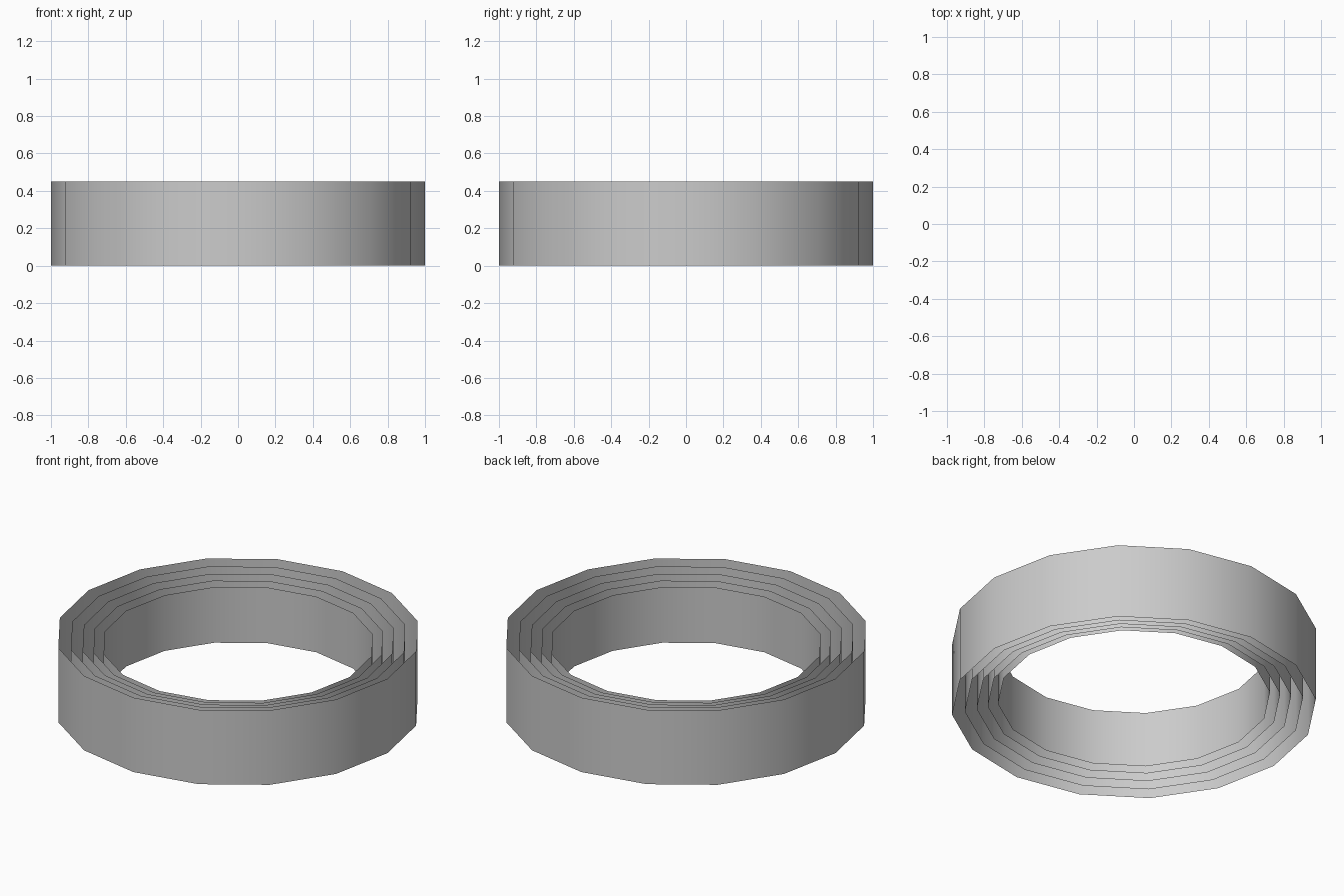
import bpy

if "Cube" in bpy.data.objects:
    bpy.data.objects.remove(bpy.data.objects["Cube"])

HEIGHT = 0.45
STEP = 0.93  # each inner shell is a scaled copy of the one outside it


def open_band(name, scale):
    # uncapped 16-sided wall, shrunk about the shared centre
    bpy.ops.mesh.primitive_cylinder_add(
        vertices=16, radius=scale, depth=HEIGHT * scale,
        end_fill_type='NOTHING', location=(0, 0, HEIGHT / 2))
    band = bpy.context.object
    band.name = name
    bpy.ops.object.shade_smooth()
    return band


# Five nested bands, from the outside inwards
for i in range(5):
    open_band(f"ring_band_{i + 1}", STEP ** i)
